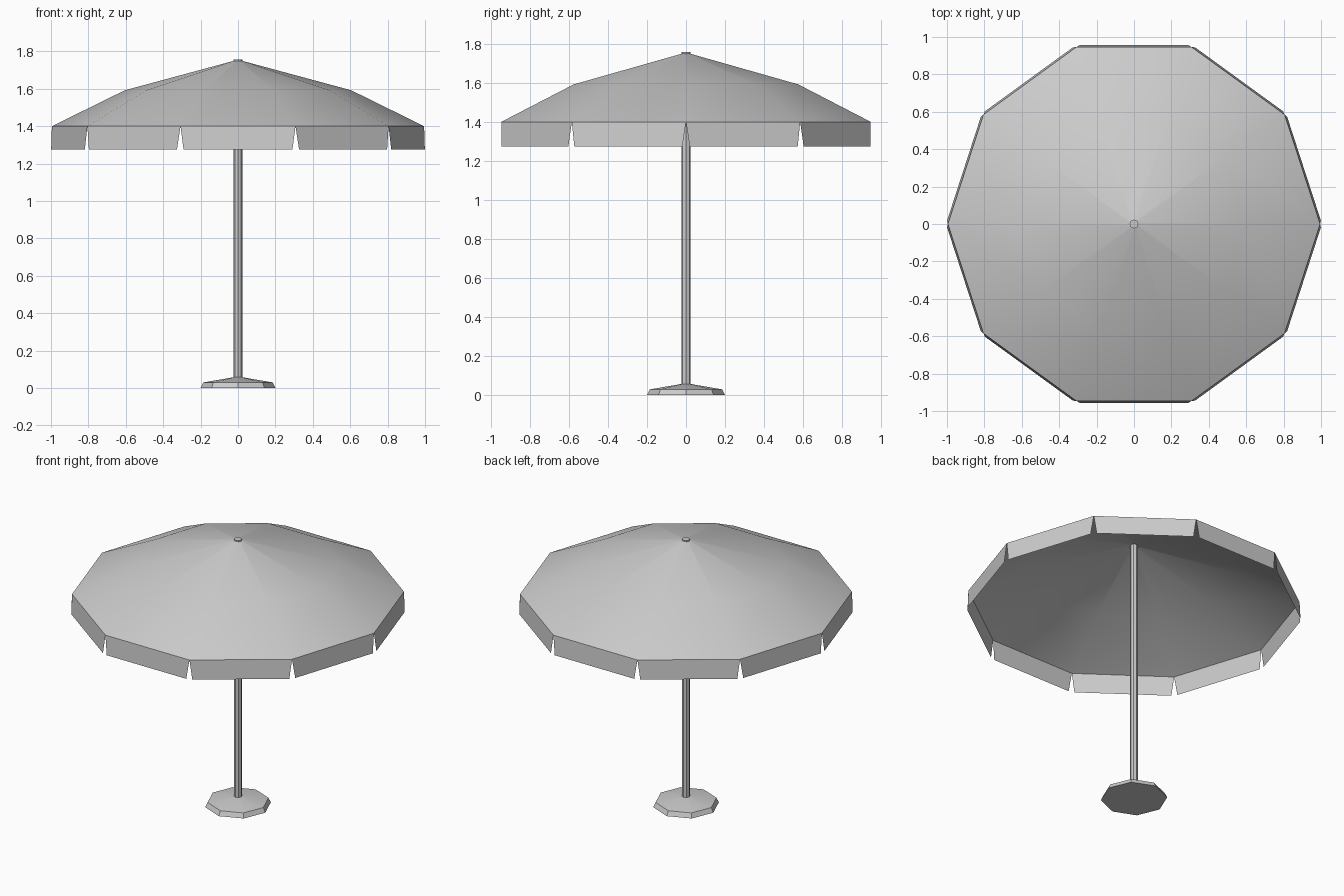
import bpy, bmesh
from math import sin, cos, pi, radians

if "Cube" in bpy.data.objects:
    bpy.data.objects.remove(bpy.data.objects["Cube"], do_unlink=True)

grey = bpy.data.materials.new("plain grey")
grey.use_nodes = True
grey.diffuse_color = (0.6, 0.6, 0.6, 1)
grey.node_tree.nodes["Principled BSDF"].inputs["Base Color"].default_value = (0.6, 0.6, 0.6, 1)


def finish(name, bm, smooth_angle=None):
    mesh = bpy.data.meshes.new(name)
    bm.to_mesh(mesh)
    bm.free()
    mesh.materials.append(grey)
    obj = bpy.data.objects.new(name, mesh)
    bpy.context.collection.objects.link(obj)
    if smooth_angle:
        bpy.ops.object.select_all(action='DESELECT')
        obj.select_set(True)
        bpy.context.view_layer.objects.active = obj
        bpy.ops.object.shade_smooth_by_angle(angle=radians(smooth_angle))
    return obj


def lathe(name, profile, sides, cap_bottom=True, cap_top=True, smooth_angle=None):
    """Stack of polygon rings from (radius, height) points, lowest first."""
    bm = bmesh.new()
    rings = [[bm.verts.new((r * cos(2 * pi * i / sides), r * sin(2 * pi * i / sides), z))
              for i in range(sides)] for r, z in profile]
    for low, high in zip(rings, rings[1:]):
        for i in range(sides):
            j = (i + 1) % sides
            bm.faces.new((low[i], low[j], high[j], high[i]))
    if cap_bottom:
        bm.faces.new(rings[0][::-1])
    if cap_top:
        bm.faces.new(rings[-1])
    return finish(name, bm, smooth_angle)


# Weighted foot and pole
lathe("base", [(0.2, 0), (0.185, 0.03), (0.022, 0.058)], 8, smooth_angle=30)
lathe("pole", [(0.024, 0.03), (0.024, 1.757)], 8)

# Ten-sided cloth canopy, a single open sheet
SIDES, EAVE, EAVE_Z = 10, 0.995, 1.4
lathe("canopy", [(EAVE, EAVE_Z), (0.605, 1.592), (0.02, 1.75)], SIDES,
      cap_bottom=False, cap_top=False, smooth_angle=60)

# Hanging flaps: tapered, slightly flared, one on each side of the eave
bm = bmesh.new()
half = pi / SIDES
for i in range(SIDES):
    a = (2 * i + 1) * half

    def corner(out, along, z):
        return bm.verts.new((out * cos(a) - along * sin(a), out * sin(a) + along * cos(a), z))

    top_out, top_half = EAVE * cos(half), EAVE * sin(half)
    bm.faces.new((corner(0.956, -0.291, 1.275), corner(0.956, 0.291, 1.275),
                  corner(top_out, top_half, EAVE_Z), corner(top_out, -top_half, EAVE_Z)))
finish("canopy_flaps", bm)
